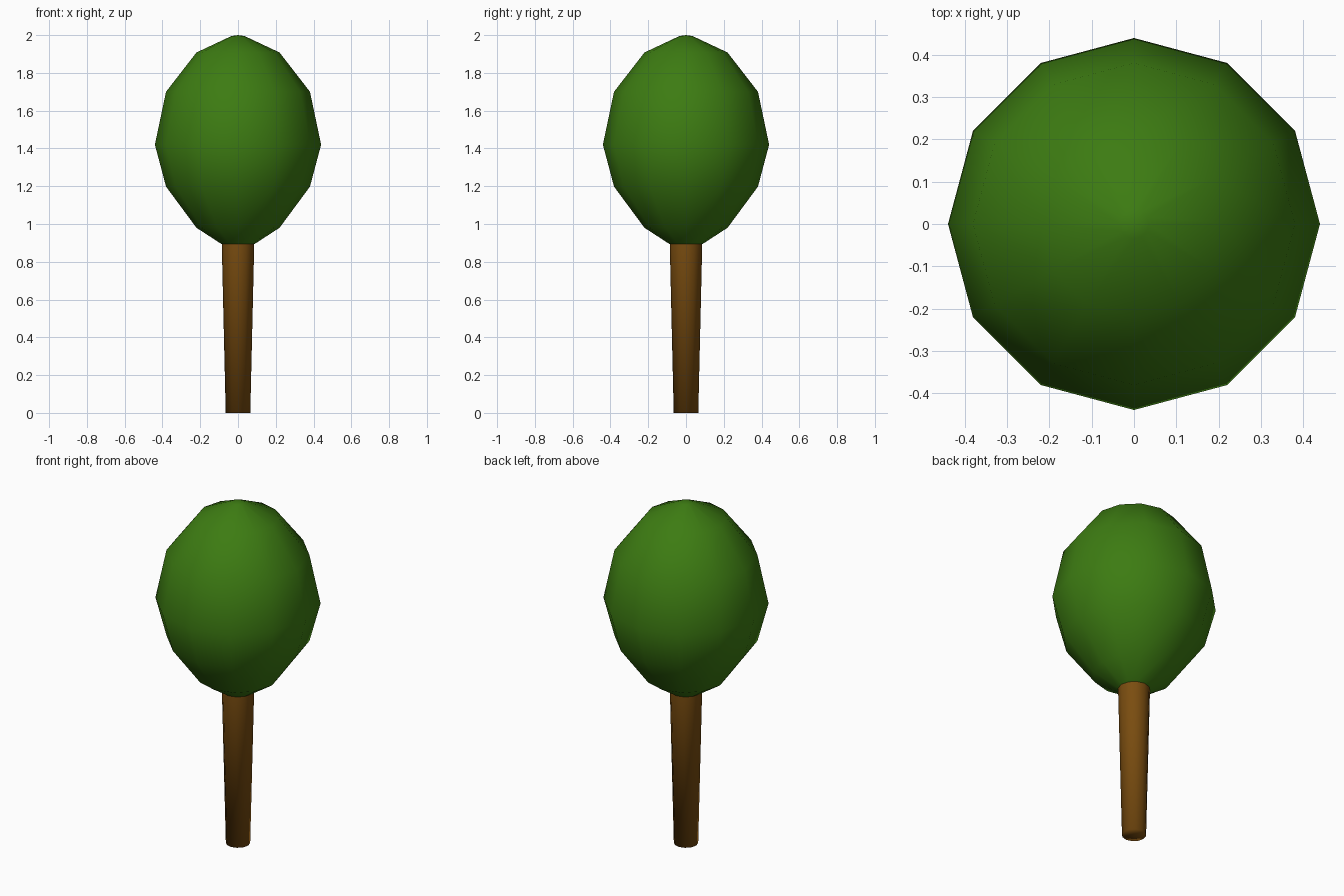
import bpy, bmesh, math

if "Cube" in bpy.data.objects:
    bpy.data.objects.remove(bpy.data.objects["Cube"])

SIDES = 12

def material(name, rgb):
    m = bpy.data.materials.new(name)
    m.diffuse_color = (*rgb, 1)
    m.use_nodes = True
    m.node_tree.nodes["Principled BSDF"].inputs["Base Color"].default_value = m.diffuse_color
    return m

def lathe(name, profile, mat):
    """Spin an (r, z) profile around z; r = 0 makes a single pole vertex."""
    bm = bmesh.new()
    verts = [bm.verts.new((r, 0, z)) for r, z in profile]
    edges = [bm.edges.new(p) for p in zip(verts, verts[1:])]
    bmesh.ops.spin(bm, geom=verts + edges, axis=(0, 0, 1), cent=(0, 0, 0),
                   angle=math.tau, steps=SIDES, use_duplicate=False)
    bmesh.ops.remove_doubles(bm, verts=bm.verts[:], dist=1e-4)
    bmesh.ops.recalc_face_normals(bm, faces=bm.faces[:])
    for f in bm.faces:
        f.smooth = True
    mesh = bpy.data.meshes.new(name)
    bm.to_mesh(mesh)
    bm.free()
    mesh.materials.append(mat)
    ob = bpy.data.objects.new(name, mesh)
    bpy.context.collection.objects.link(ob)
    return ob

bark = material("bark brown", (0.195, 0.074, 0.005))
leaf = material("leaf green", (0.046, 0.2, 0.006))

# Trunk, widening slightly towards the crown
lathe("trunk", [(0, 0), (0.065, 0), (0.086, 0.893)], bark)

# Leafy egg-shaped crown, starting at the trunk's top ring
lathe("crown", [(0.086, 0.893), (0.22, 0.98), (0.381, 1.198), (0.44, 1.42),
                (0.381, 1.70), (0.22, 1.908), (0.035, 1.995), (0, 2.0)], leaf)
